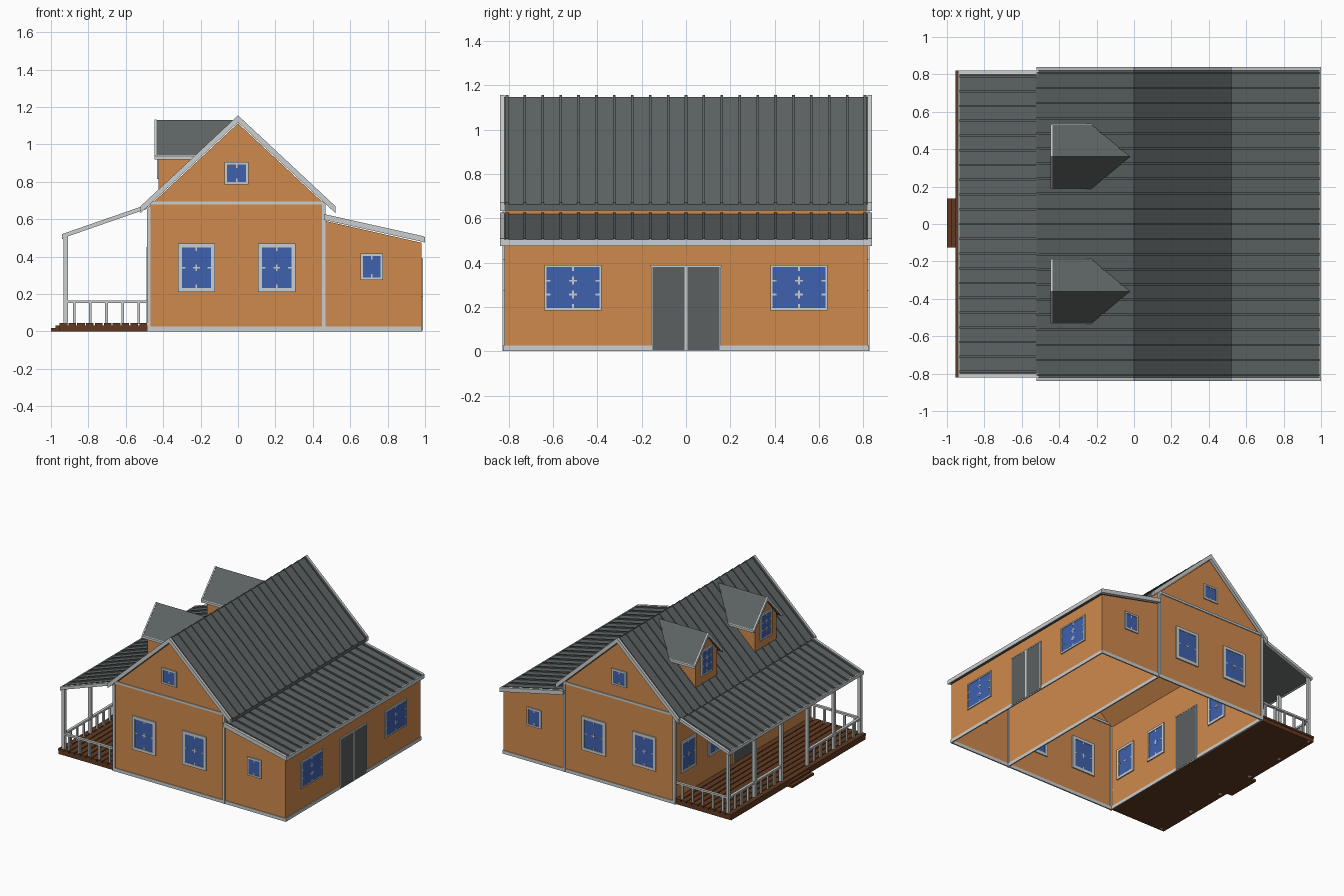
import bpy, bmesh
from mathutils import Vector

if "Cube" in bpy.data.objects:
    bpy.data.objects.remove(bpy.data.objects["Cube"])


def material(name, r, g, b):
    m = bpy.data.materials.new(name)
    m.diffuse_color = (r, g, b, 1)
    m.use_nodes = True
    m.node_tree.nodes["Principled BSDF"].inputs["Base Color"].default_value = m.diffuse_color
    return m


WALL = material("orange wall", 0.63, 0.255, 0.075)
TRIM = material("light grey trim", 0.60, 0.62, 0.62)
ROOF = material("dark grey roof", 0.11, 0.125, 0.125)
DOOR = material("grey door", 0.105, 0.115, 0.115)
GLASS = material("blue glass", 0.05, 0.12, 0.42)
WOOD = material("brown wood", 0.12, 0.042, 0.015)


def make(name, bm, mat):
    bmesh.ops.recalc_face_normals(bm, faces=bm.faces)
    me = bpy.data.meshes.new(name)
    bm.to_mesh(me)
    bm.free()
    me.materials.append(mat)
    ob = bpy.data.objects.new(name, me)
    bpy.context.collection.objects.link(ob)
    return ob


def prism(bm, pts, a0, a1, axis='y', skip=()):
    """Extrude a profile along an axis; skip leaves out side faces."""
    def at(p, a):
        return (p[0], a, p[1]) if axis == 'y' else (a, p[0], p[1])
    lo = [bm.verts.new(at(p, a0)) for p in pts]
    hi = [bm.verts.new(at(p, a1)) for p in pts]
    bm.faces.new(lo)
    bm.faces.new(hi)
    n = len(pts)
    for i in range(n):
        if i not in skip:
            j = (i + 1) % n
            bm.faces.new((lo[i], lo[j], hi[j], hi[i]))


def box(bm, x0, x1, y0, y1, z0, z1):
    prism(bm, [(x0, z0), (x1, z0), (x1, z1), (x0, z1)], y0, y1)


def plate(bm, axis, pos, half, u0, u1, z0, z1):
    """Thin plate lying in a wall whose normal is the given axis."""
    if axis == 'y':
        box(bm, u0, u1, pos - half, pos + half, z0, z1)
    else:
        box(bm, pos - half, pos + half, u0, u1, z0, z1)


def window(name, axis, pos, u, z, w, h, cols, rows, f=0.018):
    """Framed window with glazing crosses, outer half sizes w and h."""
    bm = bmesh.new()
    for s in (-1, 1):
        a, b = sorted((u + s * w, u + s * (w - f)))
        plate(bm, axis, pos, 0.009, a, b, z - h, z + h)
        a, b = sorted((z + s * h, z + s * (h - f)))
        plate(bm, axis, pos, 0.009, u - w + f, u + w - f, a, b)
    wi, hi, t, k = w - f, h - f, 0.004, 0.018
    us = [u - wi + 2 * wi * i / cols for i in range(cols + 1)]
    zs = [z - hi + 2 * hi * j / rows for j in range(rows + 1)]
    for i, a in enumerate(us):
        for j, c in enumerate(zs):
            a0, a1 = max(a - k, u - wi), min(a + k, u + wi)
            c0, c1 = max(c - k, z - hi), min(c + k, z + hi)
            if 0 < j < rows:
                plate(bm, axis, pos, 0.0065, a0, a1, c - t, c + t)
            if 0 < i < cols:
                plate(bm, axis, pos, 0.006, a - t, a + t, c0, c1)
    make(name + "_frame", bm, TRIM)
    bm = bmesh.new()
    plate(bm, axis, pos, 0.0045, u - wi, u + wi, z - hi, z + hi)
    make(name + "_glass", bm, GLASS)


def slope(name, p, q, y, t, ribs):
    """Roof slab from p down to q with raised seams and end rake boards."""
    def prof(up, th):
        return [(p[0], p[1] + up), (q[0], q[1] + up), (q[0], q[1] - th), (p[0], p[1] - th)]
    bm = bmesh.new()
    prism(bm, prof(-0.004, t), -y, y)
    for i in range(ribs + 1):
        c = -y + 0.012 + (2 * y - 0.024) * i / ribs
        prism(bm, prof(0.005, t * 0.5), c - 0.006, c + 0.006)
    make(name, bm, ROOF)
    bm = bmesh.new()
    for s in (-1, 1):
        prism(bm, prof(0.005, t + 0.002), s * y, s * (y + 0.02))
    make(name + "_rake_boards", bm, TRIM)


# House body and lean-to, open underneath
bm = bmesh.new()
prism(bm, [(-.48, 0), (-.48, .665), (0, 1.112), (.46, .683), (.46, 0)], -.82, .82, skip=(4,))
make("house_walls", bm, WALL)
bm = bmesh.new()
prism(bm, [(.46, 0), (.46, .592), (.98, .474), (.98, 0)], -.82, .82, skip=(0, 3))
make("lean_to_walls", bm, WALL)

# Wall trim: base strips, corner boards and gable band
bm = bmesh.new()
for y in (-.82, .82):
    box(bm, -.485, .985, y - .005, y + .005, 0, .025)
    box(bm, -.487, -.467, y - .008, y + .008, 0, .665)
    box(bm, .449, .467, y - .008, y + .008, 0, .685)
    box(bm, -.48, .46, y - .007, y + .007, .677, .694)
for x in (-.48, .46, .98):
    box(bm, x - .005, x + .005, -.82, .82, 0, .025)
make("wall_trim", bm, TRIM)

# Main, lean-to and porch roofs
slope("main_roof_left", (0, 1.15), (-.52, .665), .82, .03, 20)
slope("main_roof_right", (0, 1.15), (.52, .665), .82, .03, 20)
slope("lean_to_roof", (.46, .622), (.995, .503), .82, .024, 20)
slope("porch_roof", (-.48, .675), (-.935, .517), .80, .016, 20)
bm = bmesh.new()
box(bm, .992, 1.0, -.84, .84, .475, .505)
box(bm, -.94, -.932, -.82, .82, .495, .52)
make("eave_boards", bm, TRIM)

# Windows on both gable ends
for side, y in (("front", -.82), ("back", .82)):
    window(side + "_window_left", 'y', y, -.222, .34, .099, .13, 2, 2, .022)
    window(side + "_window_right", 'y', y, .207, .34, .101, .13, 2, 2, .022)
    window(side + "_attic_window", 'y', y, -.008, .845, .063, .06, 2, 1, .013)
    window(side + "_lean_to_window", 'y', y, .715, .345, .06, .07, 2, 1, .013)

# Windows on the long sides
for s in (-1, 1):
    window("lean_to_side_window", 'x', .98, s * .51, .287, .129, .103, 2, 3, .01)
    for c in (.33, .66):
        window("porch_window", 'x', -.48, s * c, .33, .09, .12, 2, 2)

# Doors
for name, x, w, h in (("lean_to_door", .98, .155, .38), ("porch_door", -.48, .11, .43)):
    bm = bmesh.new()
    plate(bm, 'x', x, .0065, -w, w, .005, h)
    make(name, bm, DOOR)
    bm = bmesh.new()
    plate(bm, 'x', x, .008, -w - .006, w + .006, h, h + .008)
    for c in ((-w, 0, w) if x > 0 else (-w, w)):
        hw = .007 if c == 0 else .004
        plate(bm, 'x', x, .008, c - hw, c + hw, .005, h)
    make(name + "_trim", bm, TRIM)

# Dormers, cut along the main roof plane
cut = dict(plane_co=Vector((0, 0, 1.15)), plane_no=Vector((-.485, 0, .52)).normalized(),
           clear_inner=True)


def trimmed(bm):
    bmesh.ops.bisect_plane(bm, geom=bm.verts[:] + bm.edges[:] + bm.faces[:], **cut)
    return bm


for name, c in (("front_dormer", -.36), ("back_dormer", .36)):
    bm = bmesh.new()
    prism(bm, [(c - .13, .6), (c - .13, .957), (c, 1.105), (c + .13, .957), (c + .13, .6)],
          -.425, .0, 'x')
    make(name + "_walls", trimmed(bm), WALL)
    bm, tr = bmesh.new(), bmesh.new()
    for s in (-1, 1):
        e = c + s * .17
        prism(bm, [(c, 1.13), (e, .94), (e, .92), (c, 1.108)], -.437, .0, 'x')
        prism(tr, [(c, 1.133), (e, .943), (e, .918), (c, 1.104)], -.447, -.437, 'x')
        prism(tr, [(e, .942), (e + s * .004, .938), (e + s * .004, .92), (e, .92)],
              -.445, .0, 'x')
    make(name + "_roof", trimmed(bm), ROOF)
    make(name + "_roof_trim", trimmed(tr), TRIM)
    window(name + "_window", 'x', -.425, c, .915, .068, .1, 2, 3, .013)

# Porch deck with boards and a step
bm = bmesh.new()
box(bm, -.955, -.48, -.815, .815, 0, .032)
for i in range(10):
    x = -.955 + i * .0475
    box(bm, x, x + .041, -.82, .82, .03, .045)
box(bm, -1.0, -.95, -.125, .135, 0, .018)
box(bm, -.975, -.95, -.125, .135, .018, .032)
make("porch_deck", bm, WOOD)

# Porch posts and railings
posts = (-.8, -.48, -.16, .16, .48, .8)
bm = bmesh.new()
for y in posts:
    box(bm, -.932, -.908, y - .012, y + .012, -0.0, .51)
make("porch_posts", bm, TRIM)
bm = bmesh.new()
for s in (-1, 1):
    y = s * .8
    box(bm, -.92, -.48, y - .01, y + .01, .152, .166)
    for i in range(5):
        x = -.875 + i * .086
        box(bm, x - .007, x + .007, y - .007, y + .007, .04, .155)
    for a in (.16, .48):
        lo, hi = sorted((s * a, s * (a + .32)))
        box(bm, -.93, -.91, lo, hi, .152, .166)
        for i in range(1, 4):
            yy = lo + .08 * i
            box(bm, -.927, -.913, yy - .007, yy + .007, .04, .155)
make("porch_railings", bm, TRIM)
